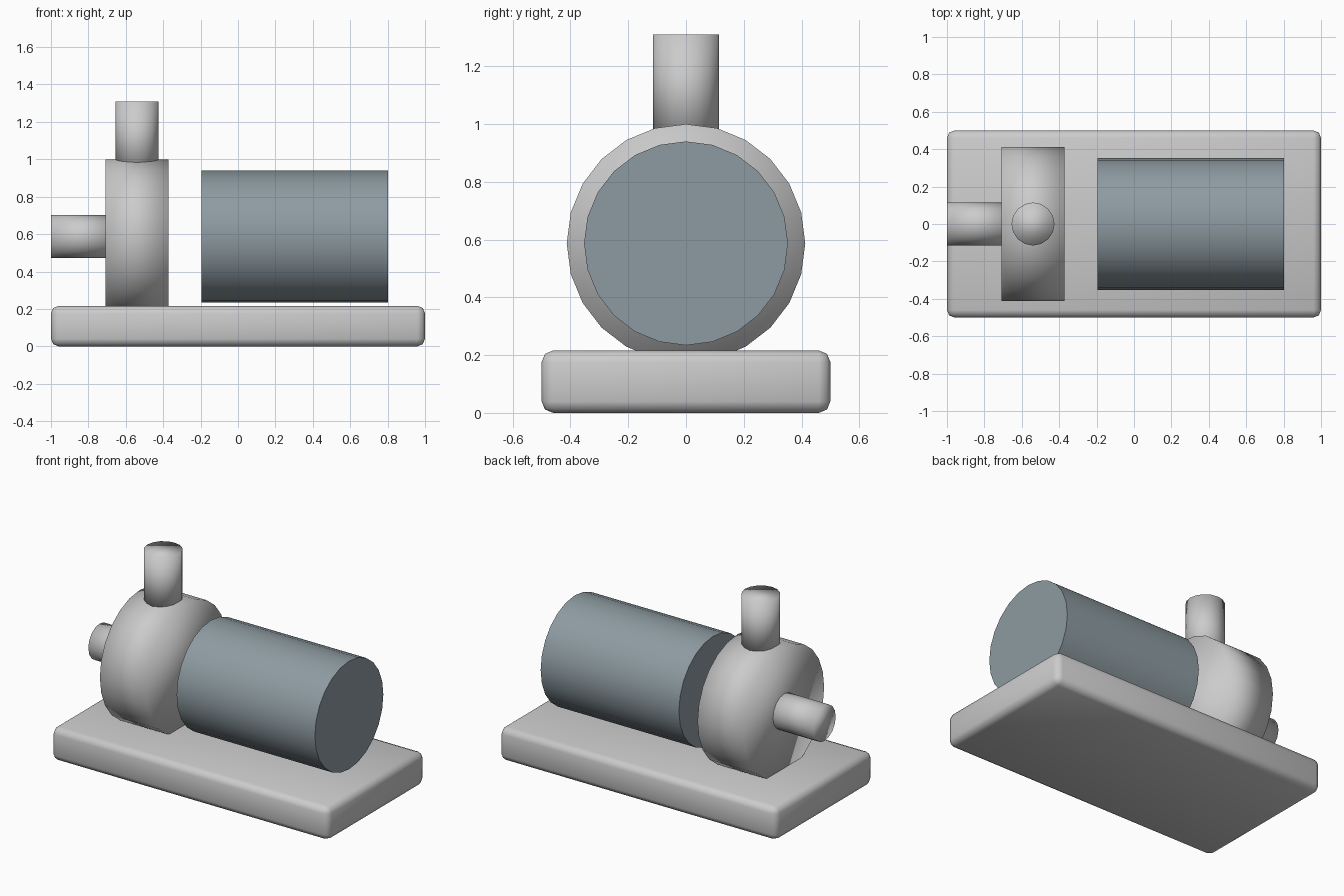
import bpy
import math

if "Cube" in bpy.data.objects:
    bpy.data.objects.remove(bpy.data.objects["Cube"])


def paint(obj, name, rgb):
    mat = bpy.data.materials.get(name) or bpy.data.materials.new(name)
    mat.diffuse_color = (*rgb, 1.0)
    mat.use_nodes = True
    mat.node_tree.nodes["Principled BSDF"].inputs["Base Color"].default_value = mat.diffuse_color
    obj.data.materials.append(mat)


def cylinder(name, radius, start, end, sides, axis, smooth=True):
    """Cylinder between two points lying along the x or z axis."""
    centre = [(a + b) / 2 for a, b in zip(start, end)]
    depth = math.dist(start, end)
    rot = (0, math.pi / 2, 0) if axis == 'X' else (0, 0, 0)
    bpy.ops.mesh.primitive_cylinder_add(
        vertices=sides, radius=radius, depth=depth, location=centre, rotation=rot)
    obj = bpy.context.object
    obj.name = name
    if smooth:
        bpy.ops.object.shade_smooth()
    else:
        bpy.ops.object.shade_smooth_by_angle(angle=math.radians(40))
    return obj


AXIS_Z = 0.587   # shared height of motor, casing and inlet
PUMP_X = -0.54   # middle of the pump casing

# base plate with rounded edges
bpy.ops.mesh.primitive_cube_add(size=1, location=(0, 0, 0.108))
base = bpy.context.object
base.name = "base_plate"
base.scale = (2, 1, 0.216)
bpy.ops.object.transform_apply(location=False, rotation=False, scale=True)
bevel = base.modifiers.new("rounded_edges", 'BEVEL')
bevel.width = 0.04
bevel.segments = 2
bpy.ops.object.shade_smooth()

# motor body
motor = cylinder("motor", 0.353, (-0.196, 0, AXIS_Z), (0.802, 0, AXIS_Z), 24, 'X', smooth=False)
paint(motor, "motor_grey", (0.27, 0.33, 0.36))

# round pump casing, sunk into the base plate
cylinder("pump_casing", 0.413, (PUMP_X - 0.168, 0, AXIS_Z), (PUMP_X + 0.168, 0, AXIS_Z), 24, 'X')

# inlet and outlet pipes
cylinder("inlet_pipe", 0.115, (-1.0, 0, AXIS_Z), (-0.66, 0, AXIS_Z), 16, 'X')
cylinder("outlet_pipe", 0.115, (PUMP_X, 0, 0.93), (PUMP_X, 0, 1.31), 16, 'Z')
